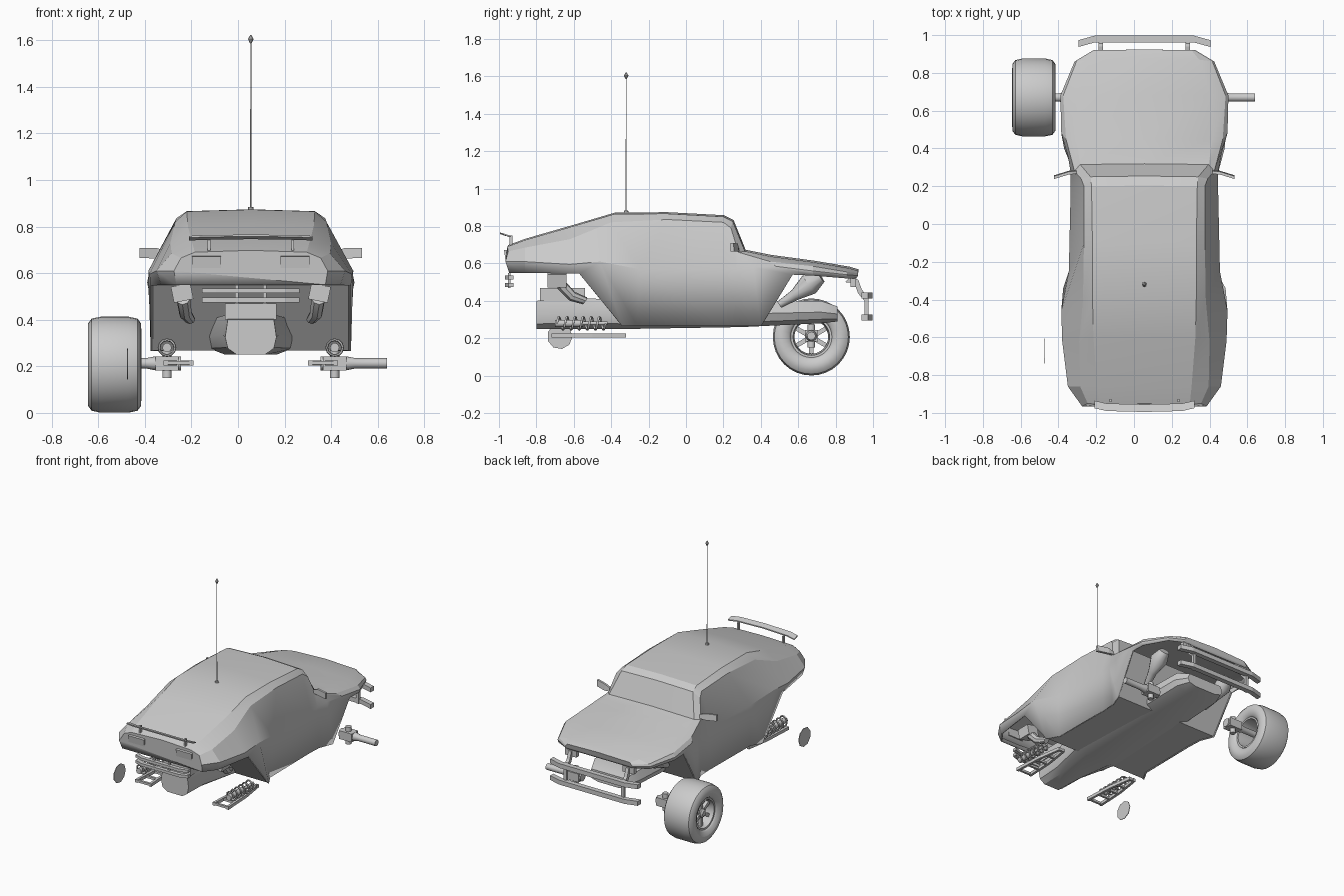
import bpy, bmesh, math
from mathutils import Vector

if "Cube" in bpy.data.objects:
    bpy.data.objects.remove(bpy.data.objects["Cube"])

CX = 0.055  # body centre line


def mesh(name, verts, faces, smooth=None, solid=0):
    me = bpy.data.meshes.new(name)
    me.from_pydata([tuple(v) for v in verts], [], faces)
    bm = bmesh.new()
    bm.from_mesh(me)
    bmesh.ops.recalc_face_normals(bm, faces=bm.faces)
    bm.to_mesh(me)
    bm.free()
    ob = bpy.data.objects.new(name, me)
    bpy.context.collection.objects.link(ob)
    if solid:
        m = ob.modifiers.new("Thickness", 'SOLIDIFY')
        m.thickness, m.offset = solid, -1
    if smooth:
        bpy.ops.object.select_all(action='DESELECT')
        ob.select_set(True)
        bpy.context.view_layer.objects.active = ob
        bpy.ops.object.shade_smooth_by_angle(angle=math.radians(smooth))
    return ob


def loft(name, rings, closed=True, caps=True, smooth=None, solid=0):
    n = len(rings[0])
    f = [(i*n+j, i*n+(j+1) % n, (i+1)*n+(j+1) % n, (i+1)*n+j)
         for i in range(len(rings)-1) for j in range(n if closed else n-1)]
    if caps:
        f += [tuple(range(n)), tuple(range((len(rings)-1)*n, len(rings)*n))]
    return mesh(name, [v for r in rings for v in r], f, smooth, solid)


def box(name, c, s, rot=(0, 0, 0)):
    v = [(x*s[0]/2, y*s[1]/2, z*s[2]/2) for x in (-1, 1) for y in (-1, 1) for z in (-1, 1)]
    ob = mesh(name, v, [(0, 1, 3, 2), (4, 6, 7, 5), (0, 4, 5, 1), (2, 3, 7, 6), (0, 2, 6, 4), (1, 5, 7, 3)])
    ob.location, ob.rotation_euler = c, rot
    return ob


def tube(name, pts, radii, n=12):
    """Round rod through pts, straight along its overall direction."""
    q = (Vector(pts[-1])-Vector(pts[0])).to_track_quat('Z', 'Y')
    rings = [[Vector(p)+q @ Vector((r*math.cos(2*math.pi*k/n), r*math.sin(2*math.pi*k/n), 0))
              for k in range(n)] for p, r in zip(pts, radii)]
    return loft(name, rings, smooth=40)


def bar(name, pts, hy, hz):
    """Rectangular bar swept in x."""
    return loft(name, [[(x, y+a*hy, z+b*hz) for a, b in ((-1, -1), (1, -1), (1, 1), (-1, 1))] for x, y, z in pts])


def lathe_x(name, prof, c, n=32, closed=True):
    """Profile of (x, radius) spun about the x axis."""
    rings = [[(c[0]+x, c[1]+r*math.cos(2*math.pi*k/n), c[2]+r*math.sin(2*math.pi*k/n))
              for k in range(n)] for x, r in prof]
    if closed:
        rings.append(rings[0])
    return loft(name, rings, caps=not closed, smooth=40)


# Body shell: lengthwise feature lines as (y, half width, z)
roof_edge = [(-.955, .24, .69), (-.86, .25, .725), (-.6, .27, .80), (-.38, .275, .865), (-.1, .275, .866),
             (.2, .28, .85), (.25, .285, .825), (.315, .34, .665), (.45, .36, .638), (.68, .35, .607),
             (.87, .29, .575), (.92, .25, .56)]
shoulder = [(-.95, .30, .665), (-.86, .34, .685), (-.62, .345, .73), (-.4, .325, .82), (-.1, .32, .835),
            (.2, .32, .82), (.24, .335, .79), (.28, .37, .66), (.45, .415, .61), (.68, .43, .585),
            (.86, .36, .555), (.92, .26, .548)]
belt = [(-.965, .33, .61), (-.86, .405, .61), (-.62, .435, .595), (-.46, .44, .61), (-.25, .40, .57),
        (.2, .39, .57), (.27, .39, .57), (.36, .405, .58), (.48, .44, .585), (.68, .445, .56),
        (.86, .37, .54), (.92, .27, .535)]
lower = [(-.945, .32, .55), (-.86, .385, .55), (-.57, .43, .545), (-.34, .43, .265), (-.26, .385, .265),
         (.2, .38, .265), (.3, .385, .265), (.40, .425, .265), (.57, .44, .54), (.68, .44, .535),
         (.86, .365, .52), (.91, .26, .52)]
rings = []
for t, u, b, l in zip(roof_edge, shoulder, belt, lower):
    half = [l, b, u, t]
    rings.append([(CX-w, y, z) for y, w, z in half] + [(CX, t[0]+.004, t[2]+.008)]
                 + [(CX+w, y, z) for y, w, z in half[::-1]])
loft("body_shell", rings, closed=False, smooth=20, solid=.01)

# Floor pan, with the wheel well bulkheads sloping up at both ends
loft("floor_pan", [[(CX-w+.01, y, z+.003), (CX+w-.01, y, z+.003)] for y, w, z in lower[2:9]],
     closed=False, caps=False, solid=.01)

# Central hull under the car
hull = [(-.80, .11, .25, .40), (-.62, .12, .25, .42), (-.3, .2, .25, .40), (.3, .2, .26, .40),
        (.72, .19, .28, .40), (.81, .15, .29, .37)]
loft("central_hull", [[(CX+s*w*h, y, a+(b-a)*t) for s, h, t in
     ((-1, .55, 0), (1, .55, 0), (1, .9, .18), (1, 1, .5), (1, .9, 1), (-1, .9, 1), (-1, 1, .5), (-1, .9, .18))]
     for y, w, a, b in hull], smooth=35)
box("rear_gearbox", (CX, -.66, .435), (.22, .24, .07))

# Rear wing and its posts
loft("rear_wing", [[(CX+x, y-.02, z), (CX+x, y+.02, z-.012), (CX+x, y+.02, z-.004), (CX+x, y-.02, z+.008)]
     for x, y, z in ((-.265, -.955, .752), (-.2, -.97, .755), (0, -.975, .758), (.2, -.97, .755), (.265, -.955, .752))])

# Front bumper (at +y): two swept bars
for z, hh in ((.43, .016), (.31, .016)):
    bar("front_bumper_bar", [(CX+x, y, z) for x, y in ((-.35, .955), (-.26, .98), (.26, .98), (.35, .955))], .018, hh)
# Rear bumper: two thin bars
for z in (.525, .485):
    bar("rear_bumper_bar", [(CX+x, y, z) for x, y in ((-.21, -.935), (-.15, -.955), (.15, -.955), (.21, -.935))], .014, .01)

# Parts repeated on both sides
for s in (-1, 1):
    X = lambda v: CX+s*v
    box("wing_post", (X(.18), -.935, .722), (.012, .015, .055))
    box("tail_light", (X(.19), -.957, .648), (.125, .025, .05), (math.radians(8), 0, 0))
    box("rear_bumper_post", (X(.06), -.945, .51), (.015, .015, .08))
    # bumper mounts
    box("front_bumper_post", (X(.23), .965, .37), (.022, .02, .15))
    loft("front_bumper_mount", [[(X(.23+d), y, z) for d, y, z in
         ((-.012, a, b), (.012, a, b), (.012, a+.02, b+.02), (-.012, a+.02, b+.02))]
         for a, b in ((.85, .50), (.90, .495), (.92, .44), (.955, .40))])
    box("front_light", (X(.23), .895, .50), (.09, .03, .05))
    # side mirror
    loft("side_mirror", [[(X(x), y, z-h), (X(x), y+.02, z-h), (X(x), y+.015, z+h), (X(x), y, z+h)]
         for x, y, z, h in ((.36, .265, .68, .012), (.40, .262, .685, .022), (.478, .238, .687, .022))])
    # upper shock mounts and rods
    box("shock_mount", (X(.295), -.69, .515), (.085, .10, .07), (0, s*.2, 0))
    tube("rear_shock_rod", [(X(.29), -.67, .49), (X(.28), -.61, .425), (X(.26), -.54, .40)], (.03, .028, .022), 8)
    tube("front_shock", [(X(.28), .72, .53), (X(.28), .66, .49), (X(.27), .58, .43), (X(.25), .5, .38)],
         (.035, .06, .03, .02), 12)
    # rear suspension arm: converging rails and rungs
    for d in (-.055, .055):
        loft("arm_rail", [[(X(.31+d*k+a*.009), y, .215+b*.011) for a, b in ((-1, -1), (1, -1), (1, 1), (-1, 1))]
             for y, k in ((-.72, 1), (-.5, .8), (-.32, .3))])
    for y, w in ((-.71, .12), (-.62, .11), (-.53, .10), (-.44, .075), (-.33, .05)):
        box("arm_rung", (X(.31), y, .215), (w, .016, .016))
    # coil spring with damper
    tube("damper", [(X(.36), -.70, .28), (X(.36), -.55, .28), (X(.36), -.55, .28), (X(.36), -.42, .28)], (.02, .02, .01, .01), 10)
    r8 = [2*math.pi*k/6 for k in range(6)]
    coil = []
    for i in range(73):
        a = 2*math.pi*i/12
        coil.append([(X(.36)+(.034+.006*math.cos(t))*math.cos(a), -.69+.26*i/72+.006*math.sin(t),
                      .28+(.034+.006*math.cos(t))*math.sin(a)) for t in r8])
    loft("coil_spring", coil, smooth=60)
    # front knuckle and axle
    box("knuckle", (X(.36), .67, .213), (.10, .07, .06))
    tube("knuckle_pin", [(X(.36), .67, .15), (X(.36), .67, .275)], (.02, .02))
    tube("axle", [(X(.30), .67, .213), (X(.41), .67, .213), (X(.45), .67, .213), (X(.585), .67, .213)],
         (.03, .03, .022, .022), 16)

# Wheel: tyre, rim, hub and spokes
W = (-.53, .67, .207)
lathe_x("tyre", [(-.115, .15), (-.113, .178), (-.098, .198), (-.06, .206), (.06, .206), (.098, .198),
                 (.113, .178), (.115, .15), (.105, .12), (.09, .108), (-.09, .108), (-.105, .12)], W, 32)
lathe_x("rim", [(-.095, .11), (-.095, .098), (-.02, .09), (.095, .098), (.095, .11)], W, 32)
lathe_x("hub", [(-.085, .018), (-.075, .03), (-.03, .034), (.0, .034)], W, 16, closed=False)
for k in range(6):
    a = k*math.pi/3
    box("spoke", (W[0]-.055, W[1]-.06*math.sin(a), W[2]+.06*math.cos(a)), (.025, .024, .085), (a, 0, 0))

# Loose rear brake disc
lathe_x("brake_disc", [(-.002, .068), (.002, .068)], (-.475, -.675, .21), 9, closed=False)

# Antenna
tube("antenna", [(CX, -.32, .87), (CX, -.32, 1.6)], (.003, .002), 6)
tube("antenna_base", [(CX, -.32, .865), (CX, -.32, .883)], (.014, .011), 8)
tube("antenna_tip", [(CX, -.32, 1.585), (CX, -.32, 1.605), (CX, -.32, 1.622)], (.003, .012, .003), 8)

# Rear panel and nose panel closing the body
for name, i in (("rear_panel", 0), ("nose_panel", -1)):
    mesh(name, rings[i], [tuple(range(len(rings[i])))])
